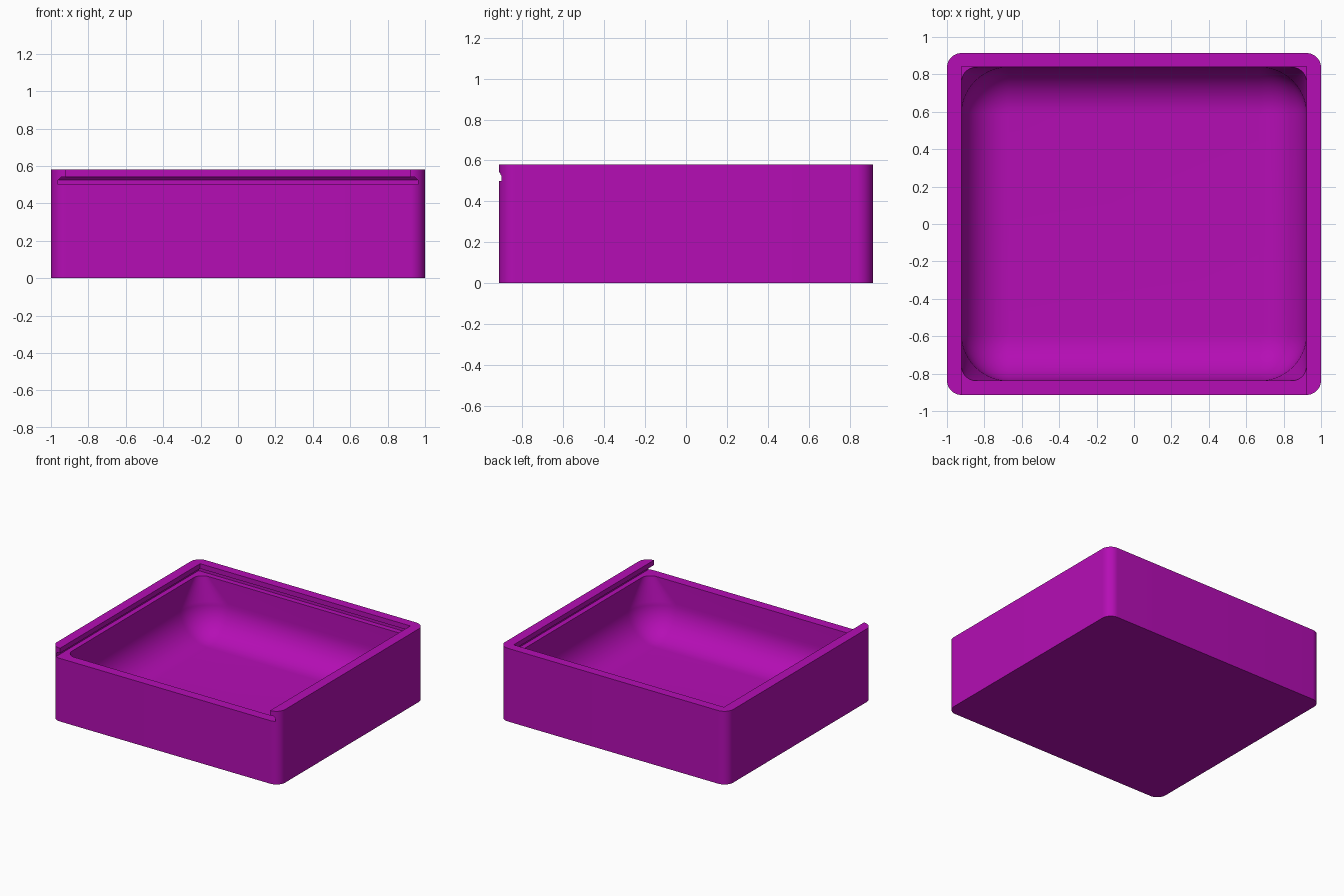
import bpy, bmesh, math

if "Cube" in bpy.data.objects:
    bpy.data.objects.remove(bpy.data.objects["Cube"])

HX, HY, H = 1.0, 0.914, 0.58        # outer half sizes and height
CX, CY = 0.922, 0.838               # cavity half sizes
LEDGE, FLOOR = 0.50, 0.077          # lid ledge and floor heights
FILLET, CORNER = 0.25, 0.078        # floor fillet and vertical corner radii
SEG = 14

purple = bpy.data.materials.new("purple plastic")
purple.diffuse_color = (0.46, 0.0042, 0.46, 1)
purple.use_nodes = True
purple.node_tree.nodes["Principled BSDF"].inputs["Base Color"].default_value = purple.diffuse_color


def rounded_ring(hx, hy, r, z):
    """Rounded rectangle as a closed ring of points."""
    ring = []
    for i, (sx, sy) in enumerate(((1, 1), (-1, 1), (-1, -1), (1, -1))):
        for k in range(SEG + 1):
            a = math.pi / 2 * (i + k / SEG)
            ring.append((sx * (hx - r) + r * math.cos(a),
                         sy * (hy - r) + r * math.sin(a), z))
    return ring


def loft(name, rings):
    """Closed solid through a stack of rings."""
    bm = bmesh.new()
    rows = [[bm.verts.new(p) for p in ring] for ring in rings]
    n = len(rows[0])
    for a, b in zip(rows, rows[1:]):
        for i in range(n):
            j = (i + 1) % n
            bm.faces.new((a[i], a[j], b[j], b[i]))
    bm.faces.new(rows[0][::-1])
    bm.faces.new(rows[-1])
    bmesh.ops.recalc_face_normals(bm, faces=bm.faces[:])
    mesh = bpy.data.meshes.new(name)
    bm.to_mesh(mesh)
    bm.free()
    mesh.materials.append(purple)
    obj = bpy.data.objects.new(name, mesh)
    bpy.context.collection.objects.link(obj)
    return obj


def lid_ring(hx, back, z):
    return [(hx, -1.2, z), (hx, back, z), (-hx, back, z), (-hx, -1.2, z)]


# Outer block with rounded upright corners
box = loft("box", [rounded_ring(HX, HY, CORNER, z) for z in (0, H)])

# Sliding lid channel, open at the front, undercut on three sides
lid_channel = loft("lid_channel", [
    lid_ring(0.962, 0.880, LEDGE),
    lid_ring(0.962, 0.880, 0.525),
    lid_ring(0.946, 0.864, 0.541),
    lid_ring(CX, 0.842, 0.541),
    lid_ring(CX, 0.842, 0.70)])

# Scooped cavity: tight corners at the rim widen into a large floor fillet
levels = [rounded_ring(CX, CY, CORNER, 0.52), rounded_ring(CX, CY, CORNER, LEDGE - 0.002)]
for k in range(SEG + 1):
    t = math.pi / 2 * k / SEG
    inset = FILLET * (1 - math.cos(t))
    levels.append(rounded_ring(CX - inset, CY - inset, max(FILLET - inset, 0.003),
                               FLOOR + FILLET * (1 - math.sin(t))))
cavity = loft("cavity", levels)

# Cut both volumes and bake the result
for cutter in (lid_channel, cavity):
    cutter.hide_render = True
    mod = box.modifiers.new(cutter.name, 'BOOLEAN')
    mod.operation = 'DIFFERENCE'
    mod.solver = 'EXACT'
    mod.object = cutter
bpy.context.view_layer.update()
baked = bpy.data.meshes.new_from_object(box.evaluated_get(bpy.context.evaluated_depsgraph_get()))
box.modifiers.clear()
box.data = baked
for cutter in (lid_channel, cavity):
    bpy.data.objects.remove(cutter)

# Smooth fillets, sharp rims
bpy.context.view_layer.objects.active = box
box.select_set(True)
bpy.ops.object.shade_smooth_by_angle(angle=math.radians(30))
